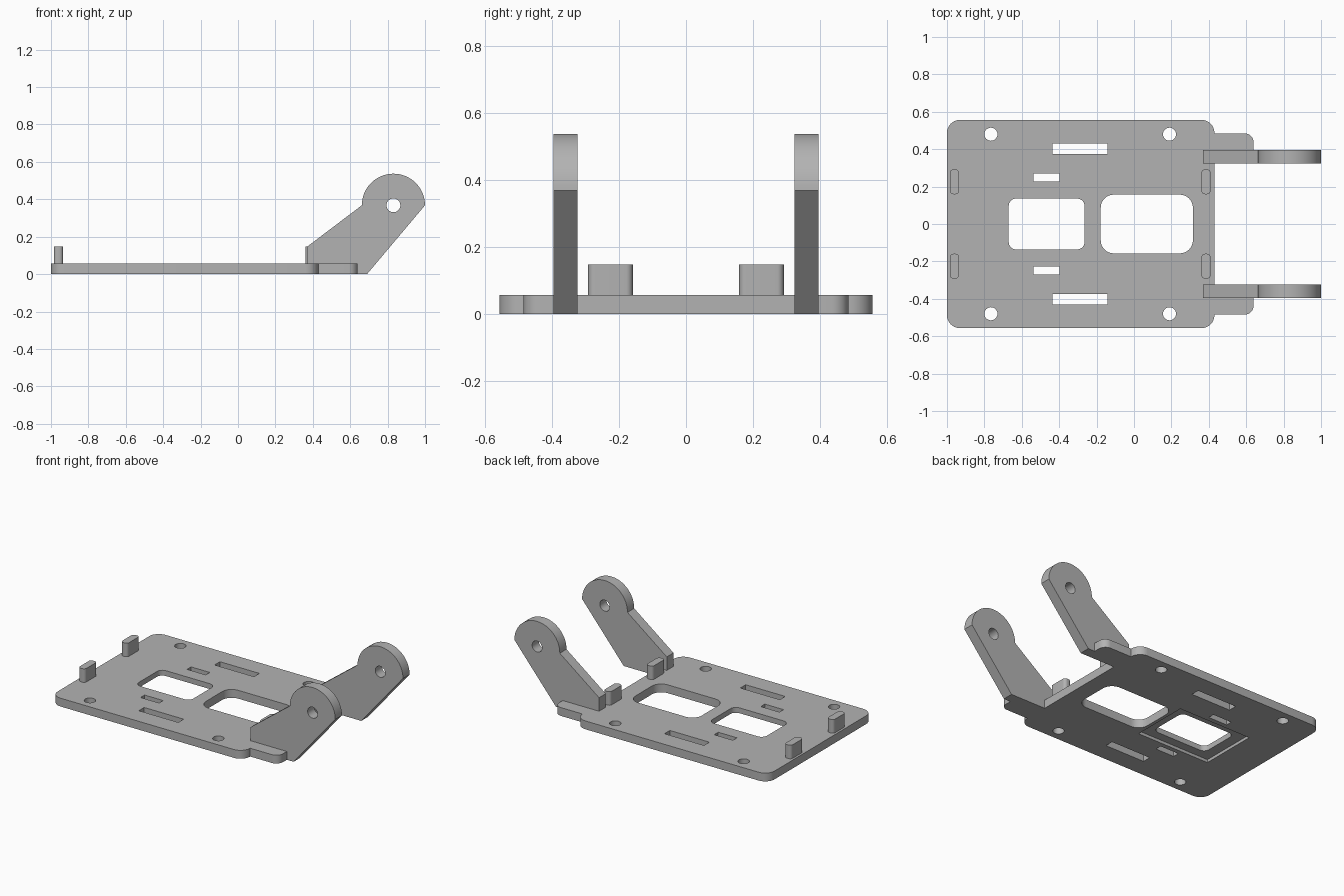
import bpy, bmesh, math
from mathutils import Matrix, Vector

if "Cube" in bpy.data.objects:
    bpy.data.objects.remove(bpy.data.objects["Cube"])

grey = bpy.data.materials.new("plain grey")
grey.diffuse_color = (0.45, 0.45, 0.45, 1)
grey.use_nodes = True
grey.node_tree.nodes["Principled BSDF"].inputs["Base Color"].default_value = grey.diffuse_color


def fillet(points):
    """Turn (x, y, radius) corners into a rounded outline."""
    out = []
    for i, (x, y, r) in enumerate(points):
        p = Vector((x, y))
        if r == 0:
            out.append(p)
            continue
        a = (Vector(points[i - 1][:2]) - p).normalized()
        b = (Vector(points[(i + 1) % len(points)][:2]) - p).normalized()
        c = p + (a + b) * r                     # all rounded corners are square
        for k in range(9):
            t = k / 8 * math.pi / 2
            out.append(c - b * r * math.cos(t) - a * r * math.sin(t))
    return out


def circle(x, y, r, n=32):
    return [Vector((x + r * math.cos(k * math.tau / n), y + r * math.sin(k * math.tau / n)))
            for k in range(n)]


def box(x0, x1, y0, y1, r=0.0):
    return fillet([(x0, y0, r), (x1, y0, r), (x1, y1, r), (x0, y1, r)])


def prism(name, outlines, lo, hi, upright=False):
    """Extrude outlines along z, or along y when upright."""
    bm = bmesh.new()
    for outline in outlines:
        face = bm.faces.new([bm.verts.new((p.x, p.y, lo)) for p in outline])
        ext = bmesh.ops.extrude_face_region(bm, geom=[face])
        verts = [v for v in ext["geom"] if isinstance(v, bmesh.types.BMVert)]
        bmesh.ops.translate(bm, verts=verts, vec=(0, 0, hi - lo))
    if upright:
        bm.transform(Matrix(((1, 0, 0, 0), (0, 0, 1, 0), (0, 1, 0, 0), (0, 0, 0, 1))))
    bmesh.ops.recalc_face_normals(bm, faces=bm.faces)
    mesh = bpy.data.meshes.new(name)
    bm.to_mesh(mesh)
    bm.free()
    mesh.materials.append(grey)
    ob = bpy.data.objects.new(name, mesh)
    bpy.context.collection.objects.link(ob)
    return ob


def cut(ob, cutter):
    cutter.hide_render = True
    bpy.context.view_layer.objects.active = ob
    mod = ob.modifiers.new("cut", 'BOOLEAN')
    mod.operation, mod.solver, mod.object = 'DIFFERENCE', 'EXACT', cutter
    bpy.ops.object.modifier_apply(modifier=mod.name)
    bpy.data.objects.remove(cutter)


def smooth(ob):
    bpy.ops.object.select_all(action='DESELECT')
    ob.select_set(True)
    bpy.context.view_layer.objects.active = ob
    bpy.ops.object.shade_smooth_by_angle(angle=math.radians(30))


# Base plate with two side tabs
half = [(0.43, 0.33, 0), (0.64, 0.33, 0), (0.64, 0.485, 0.05), (0.43, 0.485, 0),
        (0.43, 0.557, 0.07), (-1, 0.557, 0.07)]
mirrored = [(x, -y, r) for x, y, r in reversed(half)]
# the notch corner keeps the edge rounding inside its short side
plate = prism("base_plate", [fillet(half + mirrored)], 0, 0.056)

# Windows, strap slots and screw holes
openings = [box(-0.67, -0.264, -0.136, 0.136, 0.04), box(-0.178, 0.315, -0.157, 0.157, 0.07)]
for s in (-1, 1):
    openings += [box(-0.436, -0.142, *sorted((s * 0.374, s * 0.431))),
                 box(-0.537, -0.398, *sorted((s * 0.226, s * 0.269))),
                 circle(-0.765, s * 0.48, 0.035), circle(0.19, s * 0.48, 0.035)]
cut(plate, prism("opening_cutter", openings, -0.1, 0.2))
# Shallow recess around the small window, on the underside
cut(plate, prism("recess_cutter", [box(-0.74, -0.2, -0.195, 0.195)], -0.1, 0.02))
smooth(plate)

# Retaining pegs
for end, x in (("rear", -0.985), ("hinge", 0.36)):
    for side, y in (("left", 0.159), ("right", -0.292)):
        peg = prism(f"{end}_{side}_peg", [box(x, x + 0.05, y, y + 0.133, 0.02)], 0.03, 0.147)
        smooth(peg)

# Hinge arms with a round head, pivot hole and radial locking grooves
CX, CZ, R = 0.831, 0.368, 0.169
profile = [Vector(p) for p in ((0.37, 0), (0.69, 0))]
profile += [Vector((CX + R * math.cos(math.pi * k / 32), CZ + R * math.sin(math.pi * k / 32)))
            for k in range(33)]
profile.append(Vector((0.37, 0.147)))

grooves = []
for k in range(24):
    a = k * math.tau / 24
    d = math.tau / 96
    grooves.append([Vector((CX + r * math.cos(t), CZ + r * math.sin(t)))
                    for r, t in ((0.095, a - d), (0.16, a - d), (0.16, a + d), (0.095, a + d))])

for side, s in (("left", 1), ("right", -1)):
    arm = prism(f"{side}_hinge_arm", [profile], *sorted((s * 0.324, s * 0.395)), upright=True)
    cut(arm, prism("pivot_cutter", [circle(CX, CZ, 0.037)], -1, 1, upright=True))
    cut(arm, prism("groove_cutter", grooves, *sorted((s * 0.3, s * 0.337)), upright=True))
    smooth(arm)
